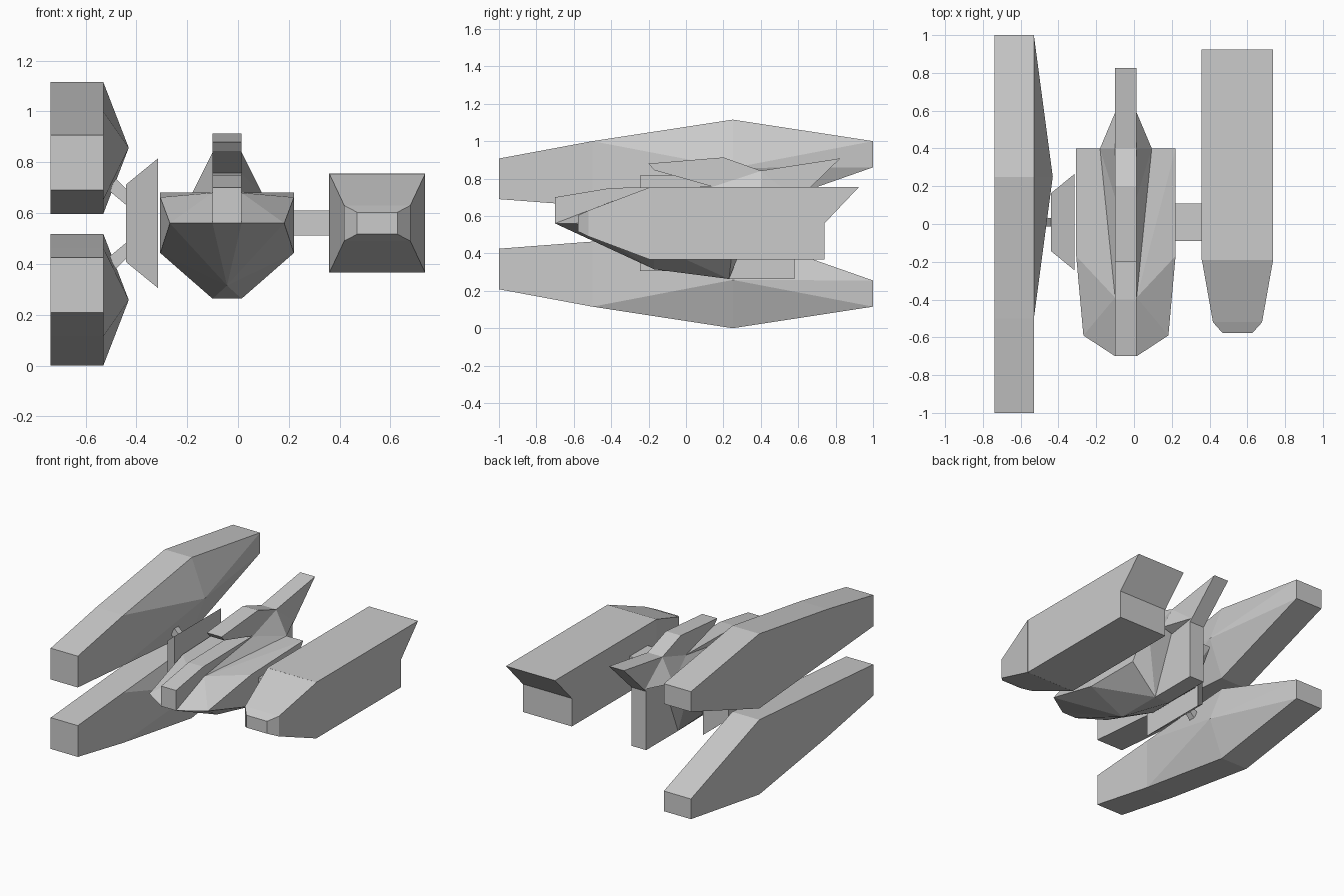
import bpy, bmesh

if "Cube" in bpy.data.objects:
    bpy.data.objects.remove(bpy.data.objects["Cube"])

CX = -0.043    # centre line of the main hull
CZ = 0.5575    # mirror height of the twin pods


def finish(name, bm):
    bmesh.ops.recalc_face_normals(bm, faces=bm.faces)
    mesh = bpy.data.meshes.new(name)
    bm.to_mesh(mesh)
    bm.free()
    obj = bpy.data.objects.new(name, mesh)
    bpy.context.collection.objects.link(obj)
    return obj


def hull(name, points):
    """Convex flat-faced solid around a few points."""
    bm = bmesh.new()
    for p in points:
        bm.verts.new(p)
    res = bmesh.ops.convex_hull(bm, input=bm.verts)
    loose = [g for g in res["geom_interior"] if isinstance(g, bmesh.types.BMVert)]
    bmesh.ops.delete(bm, geom=loose, context='VERTS')
    bmesh.ops.dissolve_limit(bm, angle_limit=0.002, verts=bm.verts, edges=bm.edges)
    return finish(name, bm)


def prism(name, profile, x0, x1):
    """Extrude a (y, z) profile along x."""
    bm = bmesh.new()
    a = bm.faces.new([bm.verts.new((x0, y, z)) for y, z in profile])
    ext = bmesh.ops.extrude_face_region(bm, geom=[a])
    moved = [g for g in ext["geom"] if isinstance(g, bmesh.types.BMVert)]
    bmesh.ops.translate(bm, verts=moved, vec=(x1 - x0, 0, 0))
    return finish(name, bm)


def both(points):
    """Mirror (half width, y, z) points across the hull centre line."""
    return [(CX + s * x, y, z) for x, y, z in points for s in (-1, 1)]


def rect(x, y, z, hx, hz):
    """Rectangle facing y."""
    return [(x + i * hx, y, z + j * hz) for i in (-1, 1) for j in (-1, 1)]


# Twin pods on the left, with struts, mirrored in height
rear = [(-0.5, 0.652), (-0.5, 1.0), (0.25, 1.115), (1, 1.0), (1, 0.86), (0.25, 0.597)]
front = [(-1, 0.69), (-1, 0.907), (-0.5, 1.0), (-0.5, 0.652)]
strut = [(-0.51, 0.69), (-0.48, 0.735), (-0.42, 0.675), (-0.42, 0.615)]
for side, s in (("upper", 1), ("lower", -1)):
    def flip(z):
        return CZ + s * (z - CZ)
    hull(side + "_pod_rear", [(x, y, flip(z)) for y, z in rear for x in (-0.738, -0.53)]
         + [(-0.43, 0.25, flip(0.857))])
    hull(side + "_pod_front", [(x, y, flip(z)) for y, z in front for x in (-0.738, -0.53)])
    hull(side + "_pod_strut", [(x, y, flip(z)) for x, z in strut for y in (-0.012, 0.032)])

# Tapered mounting block between pods and hull
hull("pod_mount", [(x, 0.01 + i * h, 0.56 + j * h)
                   for x, h in ((-0.44, 0.153), (-0.315, 0.255))
                   for i in (-1, 1) for j in (-1, 1)])

# Main hull
hull("main_hull", both([
    (0.057, -0.7, 0.56), (0.225, -0.59, 0.56),
    (0.057, -0.39, 0.68), (0.263, -0.17, 0.662), (0.263, 0.4, 0.68),
    (0.263, -0.17, 0.443), (0.263, 0.25, 0.443), (0.057, 0.23, 0.263),
]) + [(CX, -0.17, 0.315)])

# Central spine: nose, overhanging canopy, raised tail and rear column
prism("spine", [
    (-0.7, 0.56), (-0.7, 0.70), (-0.4, 0.75), (0.14, 0.757), (-0.17, 0.845),
    (-0.2, 0.88), (0.2, 0.913), (0.4, 0.842), (0.825, 0.908), (0.58, 0.67),
    (0.58, 0.263), (0.23, 0.263)], CX - 0.057, CX + 0.057)

# Flared flanks around the spine
shoulder = [(0.057, 0.14, 0.755), (0.137, 0.4, 0.68)]
hull("front_flank", both(shoulder + [(0.057, -0.39, 0.68), (0.057, 0.4, 0.68)]))
hull("rear_flank", both(shoulder + [(0.057, 0.4, 0.84), (0.057, 0.59, 0.69),
                                    (0.057, 0.4, 0.66)]))

# Beam to the engine on the right
prism("engine_beam", [(-0.09, 0.512), (-0.09, 0.611), (0.108, 0.611), (0.108, 0.512)],
      0.18, 0.37)

# Engine: body with notched rear, tapered nose and small cap
EX, EZ = 0.548, 0.56
prism("engine_body", [(-0.19, 0.366), (-0.19, 0.755), (0.925, 0.755),
                      (0.74, 0.56), (0.74, 0.366)], 0.358, 0.735)
hull("engine_nose", rect(EX, -0.19, EZ, 0.1885, 0.1945) + rect(EX, -0.52, EZ, 0.13, 0.07))
hull("engine_cap", rect(EX, -0.52, EZ, 0.13, 0.07) + rect(EX, -0.577, EZ, 0.079, 0.043))
